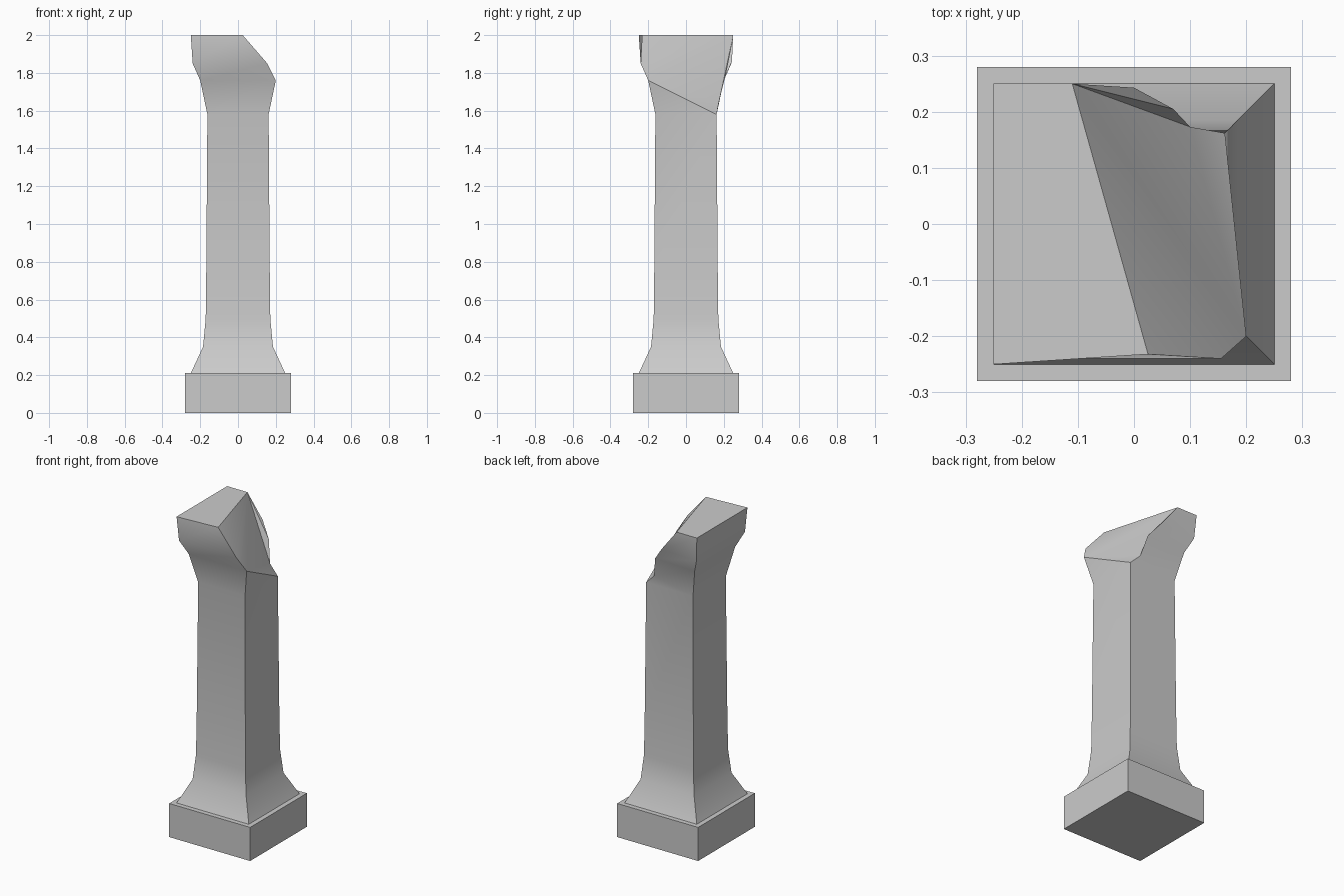
import bpy, bmesh

if "Cube" in bpy.data.objects:
    bpy.data.objects.remove(bpy.data.objects["Cube"])

# square plinth
bpy.ops.mesh.primitive_cube_add(size=1, location=(0, 0, 0.105))
base = bpy.context.object
base.name = "plinth"
base.scale = (0.56, 0.56, 0.21)
bpy.ops.object.transform_apply(location=True, rotation=False, scale=True)

# half width and height of the square shaft, and of its flared head
shaft = [(0.25, 0.21), (0.185, 0.35), (0.171, 0.5), (0.168, 0.75), (0.162, 1.58)]
head = [(0.2, 1.76), (0.24, 1.85), (0.25, 2.0)]
bm = bmesh.new()


def corner(sx, sy, top=None):
    """One vertical corner line of the column, with an optional broken end."""
    pts = [(sx * r, sy * r, z) for r, z in shaft]
    pts += top or [(sx * r, sy * r, z) for r, z in head]
    return [bm.verts.new(p) for p in pts]


fl = corner(-1, -1)
bl = corner(-1, 1)
fr = corner(1, -1, [(0.2, -0.2, 1.76), (0.155, -0.24, 1.85), (0.025, -0.232, 2)])
br = corner(1, 1, [(0.1, 0.173, 1.64), (0.07, 0.205, 1.77),
                   (0, 0.243, 1.86), (-0.11, 0.25, 2)])


def strip(a, b, n):
    for i in range(n - 1):
        bm.faces.new((a[i], b[i], b[i + 1], a[i + 1]))


# four sides
n = len(shaft)
strip(fl, fr, n + 3)
strip(bl, fl, n + 3)
strip(fr, br, n)
strip(br, bl, n)

# back of the head beside the break
p, q, r, s, a = br[n - 1:]
b0, b1, b2, b3 = bl[n - 1:]
c, f, b = fr[n:]
for face in [(p, b0, q), (q, b0, b1), (q, b1, r), (r, b1, b2, s), (s, b2, b3, a),
             # sloping broken surface
             (fr[n - 1], p, c), (p, q, c), (c, q, a), (q, r, a), (r, s, a),
             (c, a, f), (f, a, b),
             # remaining top and hidden bottom
             (fl[-1], b, a, b3), (fl[0], bl[0], br[0], fr[0])]:
    bm.faces.new(face)

bmesh.ops.recalc_face_normals(bm, faces=bm.faces)
mesh = bpy.data.meshes.new("broken_column")
bm.to_mesh(mesh)
bm.free()
column = bpy.data.objects.new("broken_column", mesh)
bpy.context.collection.objects.link(column)

bpy.ops.object.select_all(action='DESELECT')
column.select_set(True)
bpy.context.view_layer.objects.active = column
bpy.ops.object.shade_smooth_by_angle(angle=0.52)
